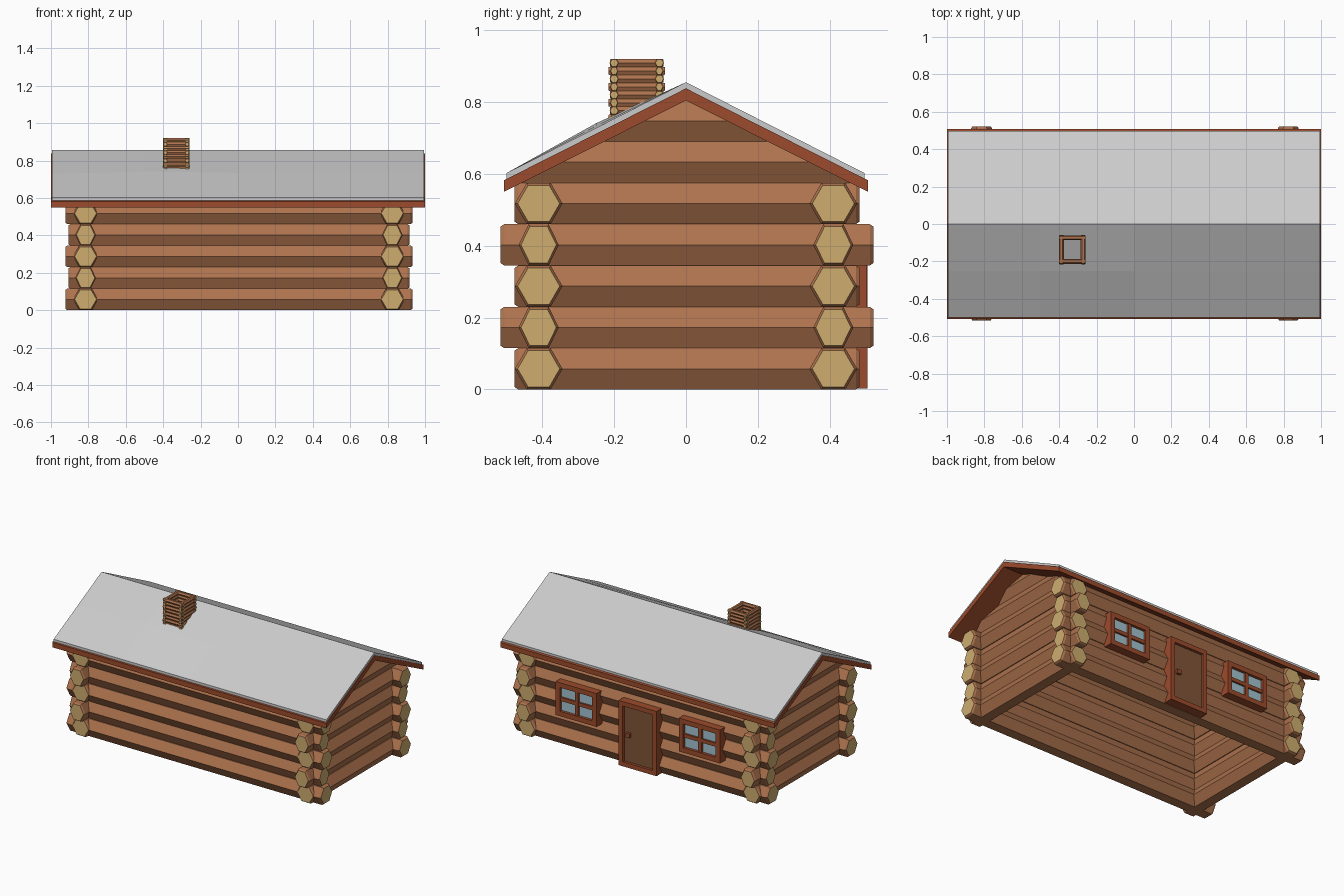
import bpy, bmesh, math
from mathutils import Vector

if "Cube" in bpy.data.objects:
    bpy.data.objects.remove(bpy.data.objects["Cube"])


def material(name, rgb):
    m = bpy.data.materials.new(name)
    m.diffuse_color = (*rgb, 1)
    m.use_nodes = True
    m.node_tree.nodes["Principled BSDF"].inputs["Base Color"].default_value = m.diffuse_color
    return m


BARK = material("bark", (0.42, 0.17, 0.075))
CUT = material("cut_wood", (0.62, 0.42, 0.16))
TRIM = material("red_trim", (0.33, 0.07, 0.025))
PANEL = material("door_wood", (0.22, 0.09, 0.04))
GLASS = material("glass", (0.36, 0.55, 0.63))
ROOF = material("roof_grey", (0.62, 0.62, 0.62))


def finish(bm, name, *mats):
    bmesh.ops.recalc_face_normals(bm, faces=bm.faces)
    me = bpy.data.meshes.new(name)
    bm.to_mesh(me)
    bm.free()
    for m in mats:
        me.materials.append(m)
    ob = bpy.data.objects.new(name, me)
    bpy.context.collection.objects.link(ob)
    return ob


def add_log(bm, axis, centre, half, height, wide=1.0):
    """Six-sided log with flat top and chamfered pale ends, along 'x' or 'y'."""
    r, ch = height / math.sqrt(3), height * 0.09
    rings = []
    for t, s in ((-half, 0.88), (-half + ch, 1), (half - ch, 1), (half, 0.88)):
        ring = []
        for k in range(6):
            u = r * s * wide * math.cos(k * math.pi / 3)
            w = r * s * math.sin(k * math.pi / 3)
            off = Vector((t, u, w)) if axis == 'x' else Vector((u, t, w))
            ring.append(bm.verts.new(Vector(centre) + off))
        rings.append(ring)
    for a, b in zip(rings, rings[1:]):
        for k in range(6):
            bm.faces.new((a[k], a[k - 1], b[k - 1], b[k]))
    for ring in (rings[0], rings[-1]):
        bm.faces.new(ring).material_index = 1


def add_box(bm, x0, x1, y0, y1, z0, z1):
    vs = bmesh.ops.create_cube(bm, size=1)["verts"]
    for v in vs:
        v.co = Vector((x1 if v.co.x > 0 else x0, y1 if v.co.y > 0 else y0,
                       z1 if v.co.z > 0 else z0))


def box(name, mat, *dims):
    bm = bmesh.new()
    add_box(bm, *dims)
    return finish(bm, name, mat)


def add_frame(bm, x0, x1, y0, y1, z0, z1, w, sill=True):
    add_box(bm, x0, x0 + w, y0, y1, z0, z1)
    add_box(bm, x1 - w, x1, y0, y1, z0, z1)
    add_box(bm, x0 + w, x1 - w, y0, y1, z1 - w, z1)
    if sill:
        add_box(bm, x0 + w, x1 - w, y0, y1, z0, z0 + w)


# log walls: five courses, alternate courses thinner
H = 0.115
for s, tag in ((-1, "front"), (1, "back")):
    bm = bmesh.new()
    for i in range(5):
        odd = i % 2
        add_log(bm, 'x', (0.005, s * 0.41, H * (i + 0.5)), 0.912 if odd else 0.928,
                H, 0.84 if odd else 1)
    finish(bm, tag + "_wall_logs", BARK, CUT)
for s, tag in ((-1, "left"), (1, "right")):
    bm = bmesh.new()
    for i in range(5):
        odd = i % 2
        add_log(bm, 'y', (0.005 + s * 0.82, 0.003, H * (i + 0.5)),
                0.519 if odd else 0.48, H, 0.84 if odd else 1)
    finish(bm, tag + "_wall_logs", BARK, CUT)

    # gable logs trimmed to the roof slope
    bm = bmesh.new()
    for i in (5, 6):
        add_log(bm, 'y', (0.005 + s * 0.82, 0, H * (i + 0.5)), 0.6, H, 0.92)
    for side in (-1, 1):
        cut = bmesh.ops.bisect_plane(bm, geom=bm.verts[:] + bm.edges[:] + bm.faces[:],
                                     plane_co=(0, 0, 0.815),
                                     plane_no=(0, side * 0.5, 1), clear_outer=True)
        edges = [e for e in cut["geom_cut"] if isinstance(e, bmesh.types.BMEdge)]
        bmesh.ops.edgeloop_fill(bm, edges=edges)
    finish(bm, tag + "_gable_logs", BARK, CUT)


def loft(name, mat, sections):
    bm = bmesh.new()
    rings = [[bm.verts.new(p) for p in sec] for sec in sections]
    n = len(rings[0])
    for a, b in zip(rings, rings[1:]):
        for k in range(n):
            bm.faces.new((a[k - 1], a[k], b[k], b[k - 1]))
    bm.faces.new(rings[0])
    bm.faces.new(rings[-1])
    return finish(bm, name, mat)


# roof: red boards below, slightly warped grey sheet on top
boards = [(-0.507, 0.55), (-0.507, 0.582), (0, 0.838), (0.507, 0.582), (0.507, 0.55), (0, 0.804)]
loft("roof_boards", TRIM, [[(x, y, z) for y, z in boards] for x in (-1, 1)])
sheet = []
for x, lift in ((-0.995, 0), (-0.5, 0.013), (0, 0.006), (0.995, 0)):
    top = [(-0.5, 0.602), (-0.25, 0.728 + lift), (0, 0.855), (0.497, 0.602)]
    low = [(0.497, 0.585), (0, 0.836), (-0.5, 0.583)]
    sheet.append([(x, y, z) for y, z in top + low])
loft("roof_sheet", ROOF, sheet)

# chimney: small hollow log stack
bm = bmesh.new()
h, cx, cy = 0.0222, -0.33, -0.137
for i in range(10):
    z = 0.92 - h * (i + 0.5)
    odd = i % 2
    for s in (-1, 1):
        add_log(bm, 'x', (cx, cy + s * 0.063, z), 0.072, h, 0.84 if odd else 1)
        add_log(bm, 'y', (cx + s * 0.058, cy, z), 0.079 if odd else 0.074, h, 0.84 if odd else 1)
finish(bm, "chimney_logs", BARK, CUT)

# door in the back wall
bm = bmesh.new()
add_frame(bm, -0.138, 0.138, 0.44, 0.505, 0.003, 0.43, 0.03)
finish(bm, "door_frame", TRIM)
box("door_panel", PANEL, -0.108, 0.108, 0.44, 0.488, 0.033, 0.4)
box("door_handle", TRIM, 0.06, 0.088, 0.485, 0.505, 0.2, 0.228)

# two windows with cross bars
for s, tag in ((-1, "left"), (1, "right")):
    c = s * 0.45
    bm = bmesh.new()
    add_frame(bm, c - 0.15, c + 0.15, 0.44, 0.503, 0.21, 0.43, 0.032)
    add_box(bm, c - 0.012, c + 0.012, 0.46, 0.498, 0.242, 0.398)
    add_box(bm, c - 0.118, c + 0.118, 0.46, 0.497, 0.308, 0.332)
    finish(bm, tag + "_window_frame", TRIM)
    box(tag + "_window_glass", GLASS, c - 0.118, c + 0.118, 0.44, 0.485, 0.242, 0.398)
